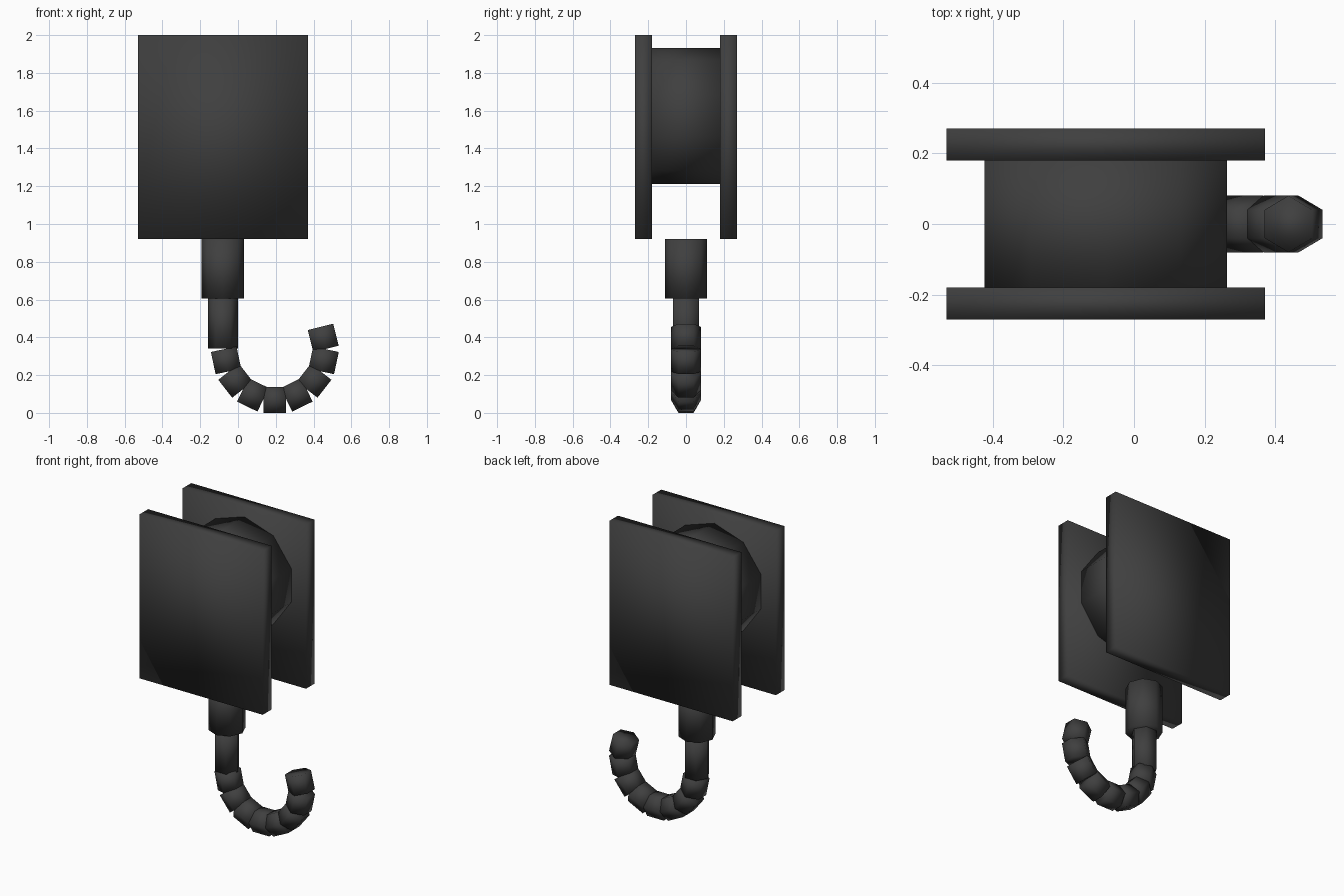
import bpy, bmesh, math
from mathutils import Vector

if "Cube" in bpy.data.objects:
    bpy.data.objects.remove(bpy.data.objects["Cube"])

iron = bpy.data.materials.new("dark iron")
iron.diffuse_color = (0.05, 0.05, 0.05, 1)
iron.use_nodes = True
iron.node_tree.nodes["Principled BSDF"].inputs["Base Color"].default_value = iron.diffuse_color


def finish(name, bm):
    bmesh.ops.recalc_face_normals(bm, faces=bm.faces)
    for f in bm.faces:
        f.smooth = True
    mesh = bpy.data.meshes.new(name)
    bm.to_mesh(mesh)
    bm.free()
    mesh.materials.append(iron)
    obj = bpy.data.objects.new(name, mesh)
    bpy.context.collection.objects.link(obj)
    return obj


def prism(name, sides, radius, length, centre, axis, first):
    """Regular prism along axis; its first corner points along 'first'."""
    axis, first, centre = Vector(axis).normalized(), Vector(first), Vector(centre)
    second = axis.cross(first)
    bm = bmesh.new()
    rings = []
    for s in (-0.5, 0.5):
        ring = []
        for i in range(sides):
            a = 2 * math.pi * i / sides
            ring.append(bm.verts.new(centre + axis * length * s
                        + (first * math.cos(a) + second * math.sin(a)) * radius))
        rings.append(ring)
        bm.faces.new(ring)
    for i in range(sides):
        j = (i + 1) % sides
        bm.faces.new((rings[0][i], rings[0][j], rings[1][j], rings[1][i]))
    return finish(name, bm)


# Two side plates
for name, side in (("front_plate", -1), ("back_plate", 1)):
    bm = bmesh.new()
    bmesh.ops.create_cube(bm, size=1)
    for v in bm.verts:
        v.co = Vector((v.co.x * 0.9 - 0.08, v.co.y * 0.09 + side * 0.225,
                       v.co.z * 1.08 + 1.46))
    finish(name, bm)

# Pulley drum between the plates
prism("drum", 10, 0.36, 0.362, (-0.08, 0, 1.573), (0, 1, 0), (0, 0, 1))

# Collar and shank
prism("collar", 8, 0.112, 0.315, (-0.08, 0, 0.7625), (0, 0, 1), (1, 0, 0))
prism("shank", 6, 0.079, 0.27, (-0.08, 0, 0.475), (0, 0, 1), (1, 0, 0))

# Hook: short hexagonal links around an arc
for k in range(-3, 5):
    a = math.radians(26 * k)
    centre = (0.195 + 0.264 * math.sin(a), 0, 0.333 - 0.264 * math.cos(a))
    prism(f"hook_link_{k + 4}", 6, 0.08, 0.12, centre,
          (math.cos(a), 0, math.sin(a)), (0, 1, 0))
